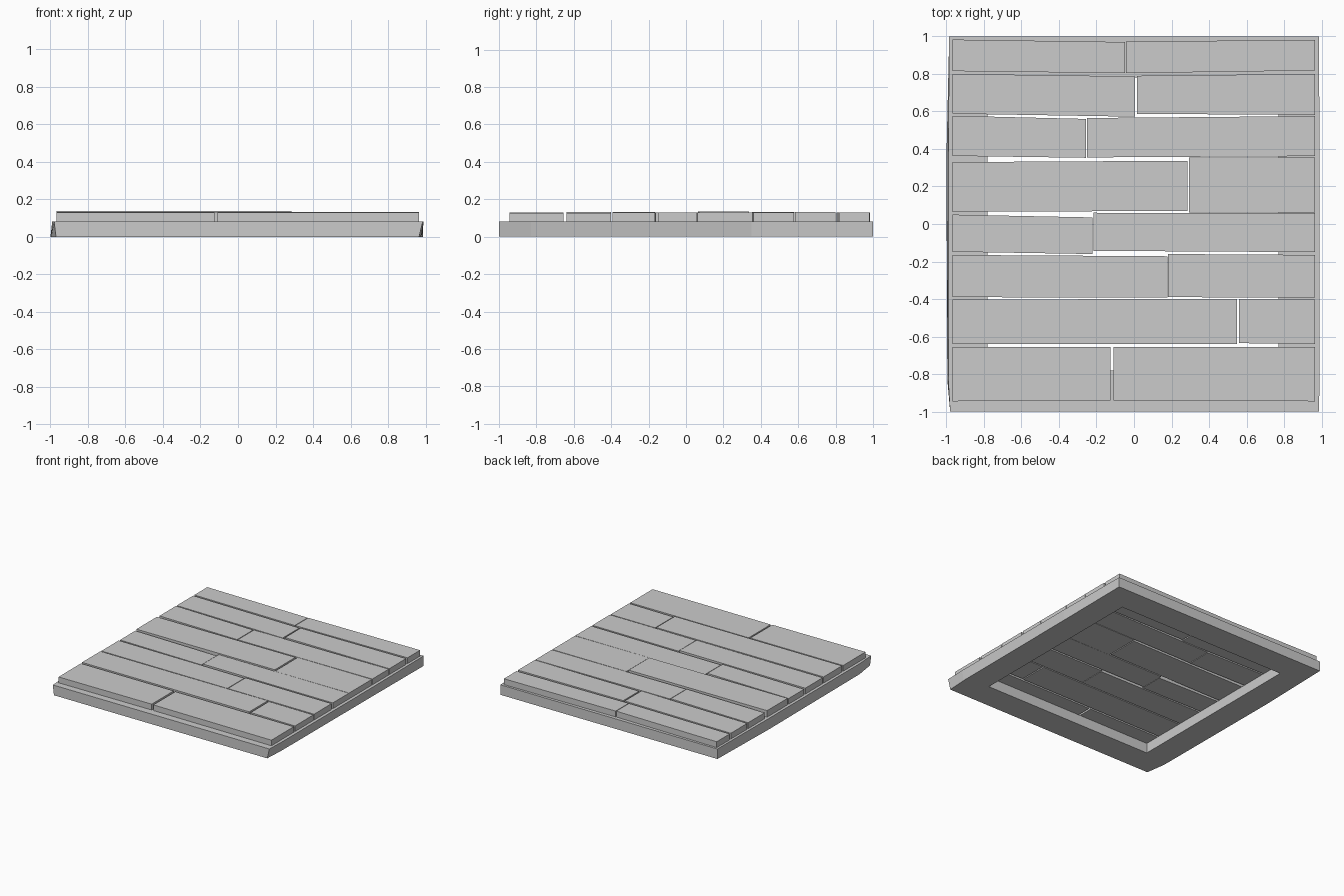
import bpy, bmesh


def mesh_object(name, bm):
    bmesh.ops.recalc_face_normals(bm, faces=bm.faces[:])
    me = bpy.data.meshes.new(name)
    bm.to_mesh(me)
    bm.free()
    ob = bpy.data.objects.new(name, me)
    bpy.context.collection.objects.link(ob)
    return ob


def ring(bm, points, z):
    return [bm.verts.new((x, y, z)) for x, y in points]


# base frame: slightly irregular outline around a square opening
ys = [-1, -1, -0.83, 0.35, 1, 1, 0.35, -0.83]
top_x = [-0.98, 0.985, 0.99, 0.99, 0.985, -0.985, -0.99, -0.99]
low_x = [-0.97, 0.965, 0.975, 0.98, 0.985, -0.985, -1.0, -0.995]
inner = [(-0.78, -0.78), (0.77, -0.78), (0.77, -0.6), (0.77, 0.35),
         (0.77, 0.78), (-0.78, 0.78), (-0.78, 0.35), (-0.78, -0.6)]
bm = bmesh.new()
loops = [ring(bm, zip(low_x, ys), 0), ring(bm, zip(top_x, ys), 0.082),
         ring(bm, inner, 0.082), ring(bm, inner, 0)]
for k in range(4):
    a, b = loops[k], loops[(k + 1) % 4]
    for i in range(8):
        j = (i + 1) % 8
        bm.faces.new((a[i], a[j], b[j], b[i]))
mesh_object("base_frame", bm)


# planks: four-sided slabs with slightly skewed long edges
def plank(name, x0, x1, y00, y01, y10, y11, top):
    bm = bmesh.new()
    pts = [(x0, y00), (x1, y10), (x1, y11), (x0, y01)]
    lo, hi = ring(bm, pts, 0.082), ring(bm, pts, top)
    bm.faces.new(lo[::-1])
    bm.faces.new(hi)
    for i in range(4):
        j = (i + 1) % 4
        bm.faces.new((lo[i], lo[j], hi[j], hi[i]))
    mesh_object(name, bm)


# each row: left end, right start, outer-left y pair, left y pair at joint,
# right y pair at joint, outer-right y pair, left top, right top
rows = [
    (-0.125, -0.11, (-.945, -.655), (-.94, -.655), (-.94, -.655), (-.945, -.655), .13, .128),
    (0.55, 0.56, (-.64, -.402), (-.64, -.40), (-.635, -.40), (-.64, -.402), .133, .128),
    (0.178, 0.182, (-.39, -.165), (-.392, -.172), (-.39, -.16), (-.392, -.165), .131, .13),
    (-0.22, -0.217, (-.148, .05), (-.16, .035), (-.143, .06), (-.15, .058), .129, .13),
    (0.285, 0.293, (.065, .33), (.07, .337), (.06, .355), (.062, .355), .136, .13),
    (-0.255, -0.25, (.363, .577), (.353, .56), (.355, .565), (.362, .575), .131, .13),
    (0.005, 0.016, (.588, .80), (.572, .787), (.587, .79), (.582, .80), .13, .131),
    (-0.047, -0.042, (.815, .983), (.804, .97), (.804, .972), (.818, .982), .13, .13),
]
for n, (xl, xr, a, b, c, d, tl, tr) in enumerate(rows, 1):
    plank(f"plank_left_{n}", -0.967, xl, *a, *b, tl)
    plank(f"plank_right_{n}", xr, 0.965, *c, *d, tr)
